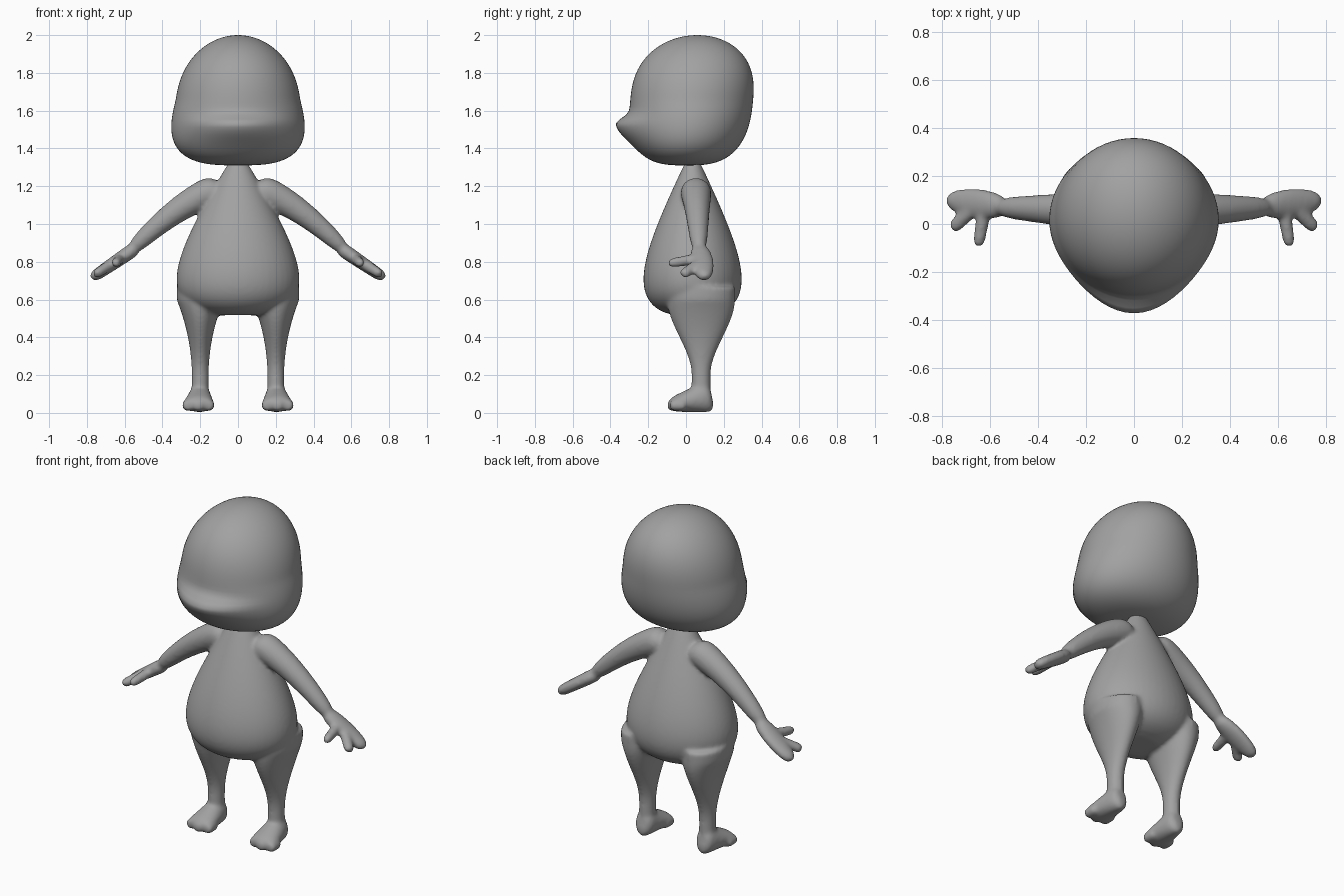
import bpy, bmesh
from math import sin, cos, pi, exp
from mathutils import Vector

if "Cube" in bpy.data.objects:
    bpy.data.objects.remove(bpy.data.objects["Cube"], do_unlink=True)

skin = bpy.data.materials.new("clay_grey")
skin.use_nodes = True
grey = (0.36, 0.36, 0.36, 1)
skin.diffuse_color = grey
skin.node_tree.nodes["Principled BSDF"].inputs["Base Color"].default_value = grey

X_AXIS, Y_AXIS = Vector((1, 0, 0)), Vector((0, 1, 0))


def mix(a, b, t):
    return a + (b - a) * t


def samples(count):
    """Evenly spaced values strictly between zero and one."""
    return [(i + 0.5) / count for i in range(count)]


def ellipse(center, u, v, sides=32):
    angles = [2 * pi * k / sides for k in range(sides)]
    return [center + u * cos(a) + v * sin(a) for a in angles]


def loft(bm, rings):
    """Bridge closed rings of points and cap both ends."""
    loops = [[bm.verts.new(point) for point in ring] for ring in rings]
    for low, high in zip(loops, loops[1:]):
        for i in range(len(low)):
            bm.faces.new((low[i - 1], low[i], high[i], high[i - 1]))
    bm.faces.new(reversed(loops[0]))
    bm.faces.new(loops[-1])


def limb(bm, side, start, end, size_start, size_end, across, bulge=0, bow=0):
    """Round-ended tapering tube; each size is (radius across, radius through)."""
    mirror = Vector((side, 1, 1))
    start, end = Vector(start) * mirror, Vector(end) * mirror
    tangent = (end - start).normalized()
    u = (across - tangent * across.dot(tangent)).normalized()
    v = tangent.cross(u)
    rings = []
    for t in samples(32):
        cap = (1 - (2 * t - 1) ** 8) ** 0.5
        center = start.lerp(end, t)
        center.z += bow * sin(pi * t)
        wide = mix(size_start[0], size_end[0], t) + bulge * sin(pi * t)
        thick = mix(size_start[1], size_end[1], t)
        rings.append(ellipse(center, u * wide * cap, v * thick * cap))
    loft(bm, rings)


def finish(name, bm):
    bmesh.ops.recalc_face_normals(bm, faces=bm.faces)
    mesh = bpy.data.meshes.new(name)
    bm.to_mesh(mesh)
    bm.free()
    mesh.materials.append(skin)
    mesh.shade_smooth()
    part = bpy.data.objects.new(name, mesh)
    bpy.context.collection.objects.link(part)
    return part


def head_ring(t):
    """Level section of the head; t runs from -1 at the chin to 1 at the crown."""
    upper = t > 0
    z = 1.655 + 0.345 * t
    dome = (1 - abs(t) ** 2.5) ** (1 / 2 if upper else 1 / 3)
    width = (0.33 - (0.05 if upper else 0.09) * t) * dome
    depth = 0.325 * dome
    # Muzzle: a bump with a steep upper edge and a gentle chin
    rise = z - 1.53
    muzzle = 0.075 * exp(-(rise / (0.04 if rise > 0 else 0.1)) ** 2)
    ring = ellipse(Vector((0, 0.03 * (1 + t), z)), X_AXIS * width, Y_AXIS * depth, 64)
    for k, point in enumerate(ring):
        point.y -= muzzle * max(0, -sin(2 * pi * k / len(ring))) ** 4
    return ring


# Head
bm = bmesh.new()
loft(bm, [head_ring(-cos(pi * t)) for t in samples(48)])
finish("head", bm)

# Pear-shaped torso, narrowing into the neck
bm = bmesh.new()
rings = []
for t in samples(64):
    width = 0.325 * sin(pi * t ** 0.46) ** 0.9
    center = Vector((0, 0.035, mix(0.51, 1.4, t)))
    rings.append(ellipse(center, X_AXIS * width, Y_AXIS * width * 0.8, 48))
loft(bm, rings)

for side in (1, -1):
    # Leg, flaring from the ankle to the hip
    rings = []
    for t in samples(24):
        z = mix(0.1, 0.68, t)
        flare = min(1, max(0, (z - 0.2) / 0.4))
        width = 0.045 + 0.08 * flare ** 2
        depth = 0.05 + 0.13 * flare ** 2 * (3 - 2 * flare)
        rings.append(ellipse(Vector((side * 0.2, 0.08, z)), X_AXIS * width, Y_AXIS * depth))
    loft(bm, rings)

    # Foot and toes
    limb(bm, side, (0.2, 0.14, 0.09), (0.21, -0.09, 0.04), (0.05, 0.09), (0.09, 0.035), X_AXIS)
    for offset in (-1, 0, 1):
        x = 0.21 + 0.055 * offset
        tip = -0.1 + 0.015 * abs(offset)
        limb(bm, side, (x, 0, 0.04), (x, tip, 0.04), (0.03, 0.03), (0.03, 0.03), X_AXIS)

    # Arm, palm, thumb and finger
    limb(bm, side, (0.08, 0.05, 1.2), (0.58, 0.07, 0.85), (0.09, 0.09), (0.04, 0.04),
         Y_AXIS, bow=0.04)
    limb(bm, side, (0.53, 0.07, 0.88), (0.78, 0.1, 0.71), (0.04, 0.04), (0.035, 0.03),
         Y_AXIS, bulge=0.025)
    limb(bm, side, (0.62, 0.08, 0.82), (0.65, -0.095, 0.79), (0.03, 0.03), (0.025, 0.025), X_AXIS)
    limb(bm, side, (0.65, 0.08, 0.8), (0.76, -0.02, 0.73), (0.03, 0.03), (0.03, 0.025), Y_AXIS)

body = finish("body", bm)

# Fuse the body sections into one soft skin
fuse = body.modifiers.new("fuse", "REMESH")
fuse.mode = "VOXEL"
fuse.voxel_size = 0.01
fuse.use_smooth_shade = True
soften = body.modifiers.new("soften", "SMOOTH")
soften.factor = 0.5
soften.iterations = 10
